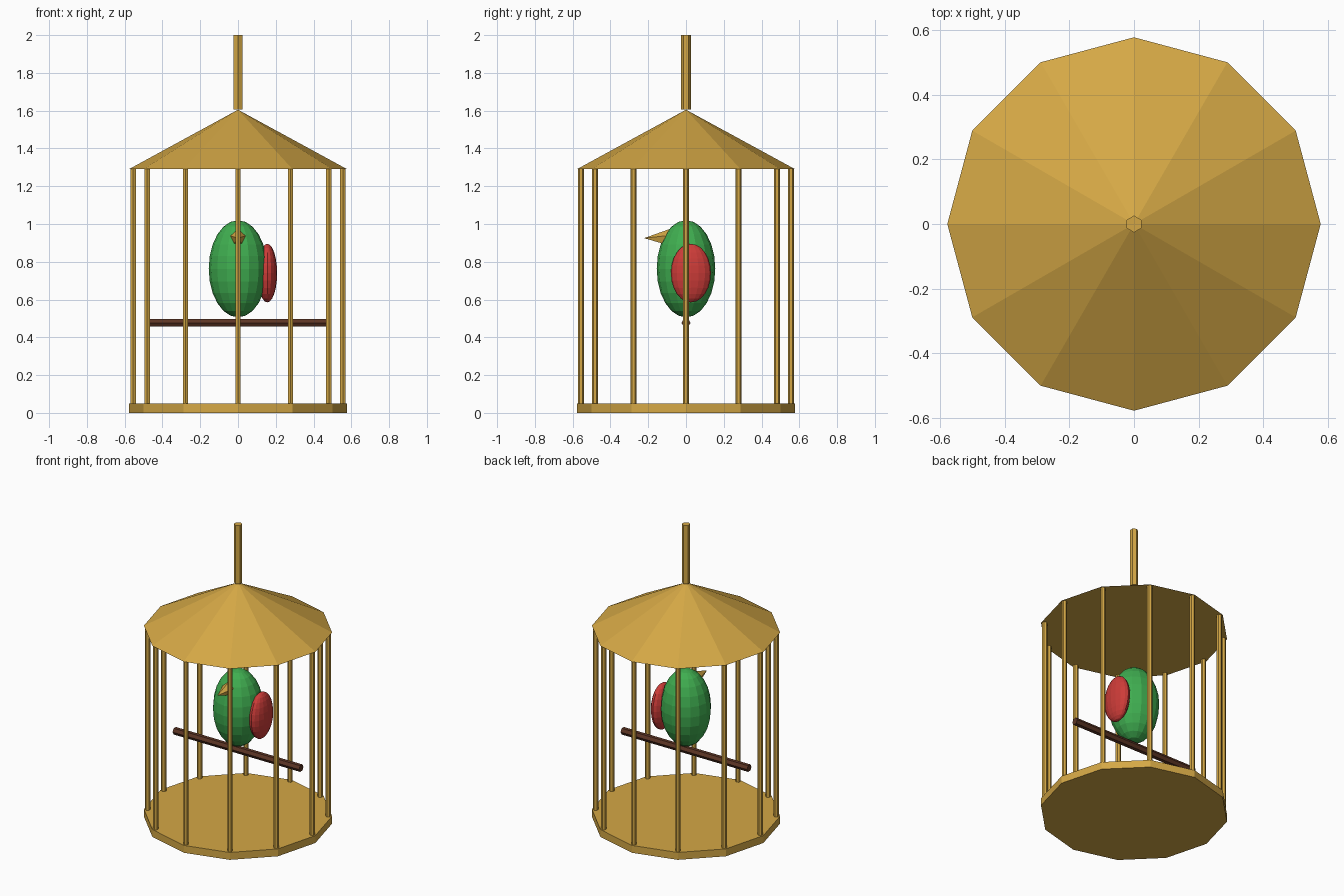
import bpy, math

if "Cube" in bpy.data.objects:
    bpy.data.objects.remove(bpy.data.objects["Cube"])


def material(name, rgb):
    m = bpy.data.materials.new(name)
    m.diffuse_color = (*rgb, 1)
    m.use_nodes = True
    m.node_tree.nodes["Principled BSDF"].inputs["Base Color"].default_value = m.diffuse_color
    return m


GOLD = material("gold", (0.66, 0.39, 0.06))
GREEN = material("green", (0.05, 0.42, 0.08))
RED = material("red", (0.61, 0.045, 0.04))
BROWN = material("brown", (0.11, 0.036, 0.018))


def finish(name, mat):
    ob = bpy.context.object
    ob.name = name
    ob.data.materials.append(mat)
    return ob


def rod(name, mat, sides, radius, length, center, rot=(0, 0, 0)):
    bpy.ops.mesh.primitive_cylinder_add(vertices=sides, radius=radius, depth=length,
                                        location=center, rotation=rot)
    return finish(name, mat)


def cone(name, mat, sides, radius, length, center, rot=(0, 0, 0)):
    bpy.ops.mesh.primitive_cone_add(vertices=sides, radius1=radius, radius2=0, depth=length,
                                    location=center, rotation=rot)
    return finish(name, mat)


def ellipsoid(name, mat, segments, rings, center, radii):
    bpy.ops.mesh.primitive_uv_sphere_add(segments=segments, ring_count=rings, radius=1,
                                         location=center)
    bpy.context.object.scale = radii
    return finish(name, mat)


# Cage: floor, roof and hanging rod
rod("cage_floor", GOLD, 12, 0.578, 0.05, (0, 0, 0.025))
cone("cage_roof", GOLD, 12, 0.578, 0.315, (0, 0, 1.4475))
rod("hanging_rod", GOLD, 6, 0.026, 0.395, (0, 0, 1.8025))

# Ring of bars
for i in range(12):
    a = math.radians(30 * i)
    rod(f"bar_{i + 1}", GOLD, 6, 0.016, 1.24,
        (0.555 * math.cos(a), 0.555 * math.sin(a), 0.67))

# Perch across the cage
rod("perch", BROWN, 6, 0.024, 0.945, (0, 0, 0.477), (0, math.pi / 2, 0))

# Bird: body, single wing and beak pointing forward
ellipsoid("bird_body", GREEN, 16, 12, (0, 0, 0.763), (0.155, 0.155, 0.257))
ellipsoid("bird_wing", RED, 16, 12, (0.155, 0.026, 0.74), (0.052, 0.106, 0.155))
cone("bird_beak", GOLD, 5, 0.058, 0.162, (0, -0.141, 0.925), (math.pi / 2, 0, 0))
